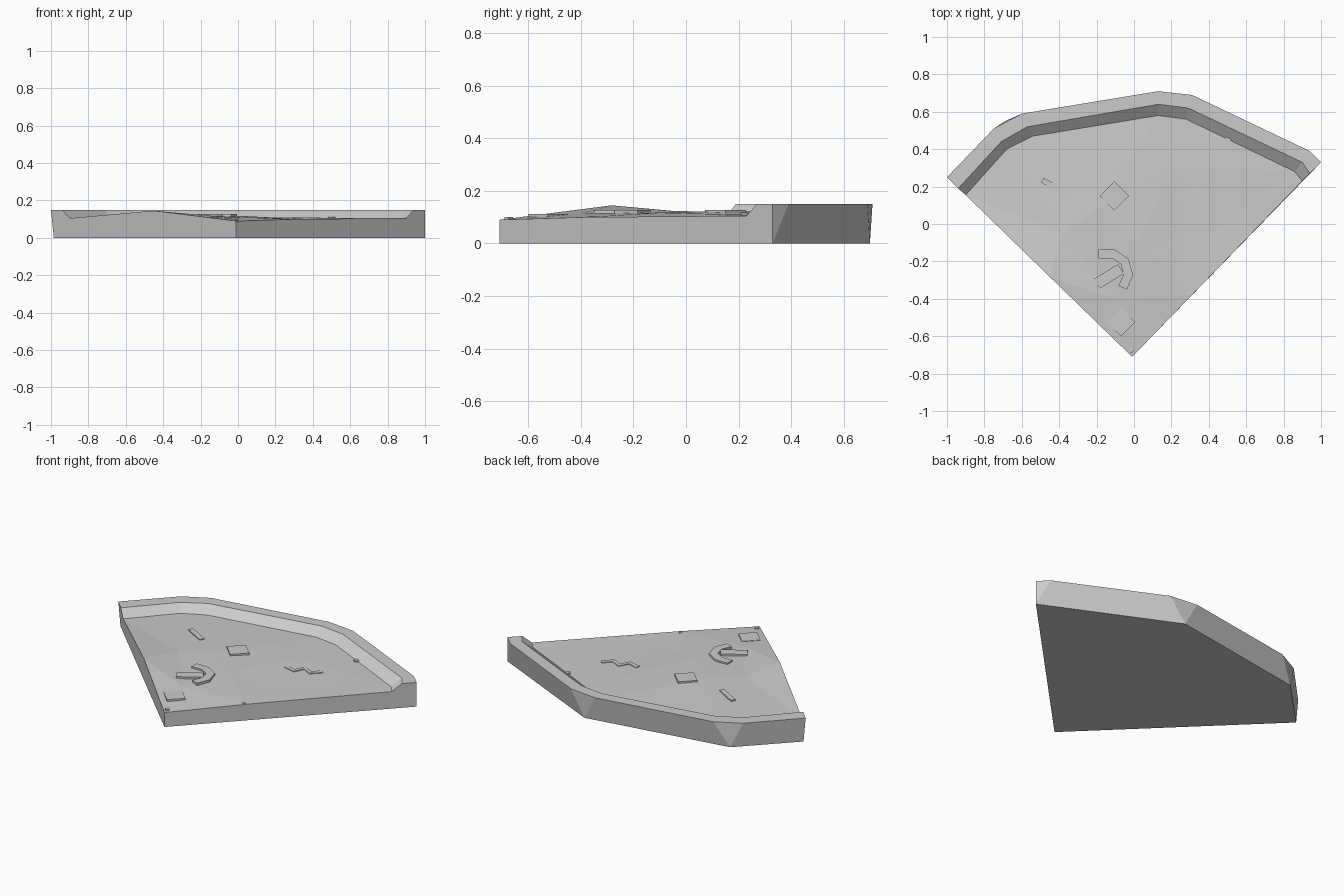
import bpy
import bmesh
from mathutils import Vector
from mathutils.geometry import delaunay_2d_cdt

cube = bpy.data.objects.get("Cube")
if cube:
    bpy.data.objects.remove(cube)

# Single stone grey for everything
stone = bpy.data.materials.new("stone_grey")
stone.use_nodes = True
grey = (0.6, 0.6, 0.6, 1)
stone.diffuse_color = grey
stone.node_tree.nodes["Principled BSDF"].inputs["Base Color"].default_value = grey


def finish(bm, name):
    """Turn a bmesh into a flat shaded, stone coloured object."""
    bmesh.ops.recalc_face_normals(bm, faces=bm.faces)
    mesh = bpy.data.meshes.new(name)
    bm.to_mesh(mesh)
    bm.free()
    mesh.materials.append(stone)
    obj = bpy.data.objects.new(name, mesh)
    bpy.context.collection.objects.link(obj)
    return obj


def add_loop(bm, points, height):
    return [bm.verts.new((x, y, height)) for x, y in points]


def plate(name, outline, top, base=0.05):
    """Flat-topped plate sunk into the ground."""
    bm = bmesh.new()
    lower = add_loop(bm, outline, base)
    upper = add_loop(bm, outline, top)
    bm.faces.new(lower)
    bm.faces.new(upper)
    for i in range(len(outline)):
        j = (i + 1) % len(outline)
        bm.faces.new((lower[i], lower[j], upper[j], upper[i]))
    return finish(bm, name)


def strip(name, path, width, top):
    """Plate that follows a path with an even width."""
    pts = [Vector(p) for p in path]
    left, right = [], []
    for i, p in enumerate(pts):
        along = pts[min(i + 1, len(pts) - 1)] - pts[max(i - 1, 0)]
        side = Vector((-along.y, along.x)).normalized() * width / 2
        left.append(p + side)
        right.append(p - side)
    return plate(name, left + right[::-1], top)


def diamond(name, x, y, r, top):
    return plate(name, [(x - r, y), (x, y - r), (x + r, y), (x, y + r)], top)


# Fan-shaped block: raised rim, sloping inner bank, uneven ground
rim_height = 0.15
outer = [(-1, .25), (-.75, .51), (-.6, .59), (.13, .71), (.31, .69), (.94, .39), (1, .33)]
inner = [(-.94, .19), (-.71, .44), (-.57, .52), (.13, .64), (.29, .62), (.9, .33), (.94, .27)]
bank = [(-.9, .155), (-.68, .4), (-.54, .47), (.13, .58), (.28, .56), (.86, .28), (.9, .23)]
foot = [(-.985, .25), (-.69, .55), (.21, .7), (1, .33), (-.01, -.71)]

bm = bmesh.new()
rim_out = add_loop(bm, outer, rim_height)
rim_in = add_loop(bm, inner, rim_height)
bank_low = add_loop(bm, bank, 0.105)
base = add_loop(bm, foot, 0)

# Rim top and inner bank
for a, b in ((rim_out, rim_in), (rim_in, bank_low)):
    for i in range(len(a) - 1):
        bm.faces.new((a[i], a[i + 1], b[i + 1], b[i]))

# Outer walls: broad panels with a triangle at each turned corner
for i in range(3):
    top = rim_out[2 * i:2 * i + 3]
    bm.faces.new((top[0], top[1], base[i + 1], base[i]))
    bm.faces.new((top[1], top[2], base[i + 1]))

# Straight sides and underside
right_edge = bm.verts.new((.31, -.38, .1))
tip = bm.verts.new((-.01, -.71, .09))
left_edge = bm.verts.new((-.45, -.283, .145))
bm.faces.new((rim_out[0], rim_in[0], bank_low[0], left_edge, tip, base[4], base[0]))
bm.faces.new((rim_out[-1], rim_in[-1], bank_low[-1], right_edge, tip, base[4], base[3]))
bm.faces.new(base)

# Ground triangles
border = bank_low + [right_edge, tip, left_edge]
bumps = [(-.38, -.05, .123), (-.2, .08, .122), (.02, -.1, .117),
         (.27, -.14, .1), (.22, .3, .107), (-.1, -.4, .114)]
ground = border + [bm.verts.new(p) for p in bumps]
result = delaunay_2d_cdt([v.co.xy for v in ground], [],
                         [list(range(len(border)))], 1, 1e-5)
source = [ids[0] for ids in result[3]]
for tri in result[2]:
    bm.faces.new([ground[source[i]] for i in tri])
finish(bm, "ground_block")

# Square plates
diamond("middle_square_plate", -.105, .15, .078, .128)
diamond("front_square_plate", -.07, -.525, .075, .112)

# Curved and straight strips set in the ground
strip("hook_strip", [(-.19, -.16), (-.11, -.16), (-.05, -.2), (-.03, -.27), (-.06, -.34)],
      .05, .128)
strip("hook_bar", [(-.2, -.32), (-.07, -.24)], .06, .128)
strip("left_bar", [(-.49, .235), (-.36, .16)], .03, .122)
strip("wavy_strip", [(.22, .16), (.29, .14), (.32, .2), (.38, .17), (.43, .22)], .03, .109)

# Small stones
diamond("tip_stone", -.015, -.675, .016, .1)
diamond("edge_stone", .295, -.365, .012, .104)
diamond("bank_stone", .5, .45, .02, .111)
